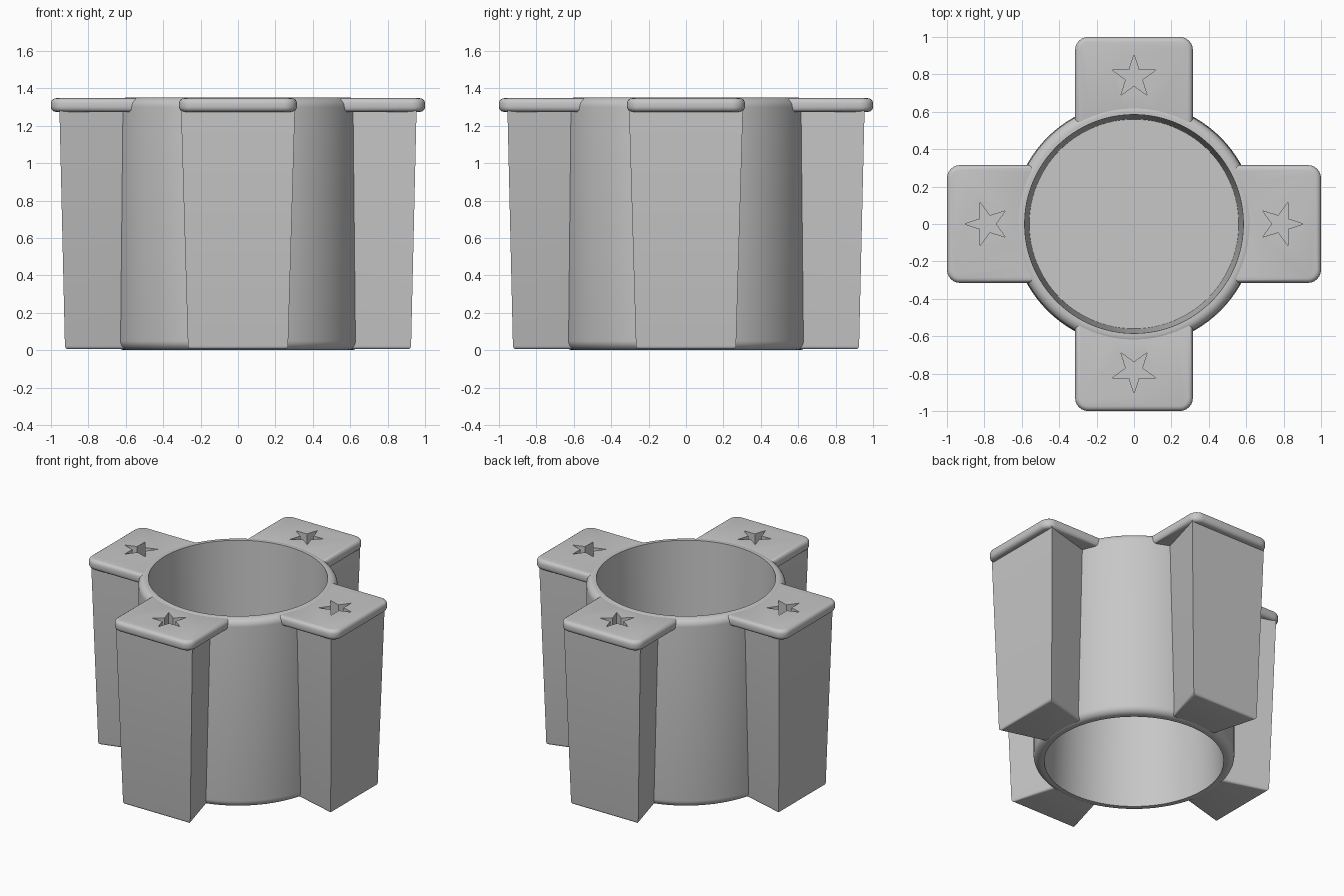
import bpy, bmesh
from math import pi, sin, cos, asin
from mathutils import Matrix

old = bpy.data.objects.get("Cube")
if old:
    bpy.data.objects.remove(old, do_unlink=True)

grey = bpy.data.materials.new("plain grey")
grey.use_nodes = True
grey.diffuse_color = (0.57, 0.57, 0.57, 1)
grey.node_tree.nodes["Principled BSDF"].inputs["Base Color"].default_value = (0.57, 0.57, 0.57, 1)


def finish(bm, name):
    bmesh.ops.remove_doubles(bm, verts=bm.verts, dist=1e-5)
    bmesh.ops.recalc_face_normals(bm, faces=bm.faces)
    mesh = bpy.data.meshes.new(name)
    bm.to_mesh(mesh)
    bm.free()
    mesh.materials.append(grey)
    obj = bpy.data.objects.new(name, mesh)
    bpy.context.collection.objects.link(obj)
    return obj


def select(obj):
    bpy.ops.object.select_all(action='DESELECT')
    obj.select_set(True)
    bpy.context.view_layer.objects.active = obj


def smooth(obj):
    select(obj)
    bpy.ops.object.shade_smooth_by_angle(angle=pi / 6)


def prism(name, bottom, top, z0, z1, turn, round_bottom=0, round_top=0):
    """Solid between two outlines with equal point counts, turned about z."""
    bm = bmesh.new()
    low = [bm.verts.new((x, y, z0)) for x, y in bottom]
    high = [bm.verts.new((x, y, z1)) for x, y in top]
    floor, lid = bm.faces.new(low), bm.faces.new(high)
    n = len(low)
    for i in range(n):
        j = (i + 1) % n
        bm.faces.new((low[i], low[j], high[j], high[i]))
    bmesh.ops.recalc_face_normals(bm, faces=bm.faces)
    for face, width in ((floor, round_bottom), (lid, round_top)):
        if width:
            bmesh.ops.bevel(bm, geom=list(face.edges), offset=width, segments=4,
                            profile=0.5, affect='EDGES')
    bm.transform(Matrix.Rotation(turn, 4, 'Z'))
    return finish(bm, name)


def arc(cx, cy, r, a0, a1, n):
    return [(cx + r * cos(a0 + (a1 - a0) * i / n), cy + r * sin(a0 + (a1 - a0) * i / n))
            for i in range(n + 1)]


def cut(obj, cutter):
    mod = obj.modifiers.new("star", 'BOOLEAN')
    mod.operation, mod.solver, mod.object = 'DIFFERENCE', 'EXACT', cutter
    select(obj)
    bpy.ops.object.modifier_apply(modifier=mod.name)


# Round cup with a floor halfway up, tapered bores and rounded outer rims
profile = [(0, 0.74), (0.56, 0.74), (0.585, 1.35)]
profile += arc(0.6, 1.3, 0.05, pi / 2, 0, 8)
profile += arc(0.605, 0.05, 0.05, 0, -pi / 2, 8)
profile += [(0.585, 0), (0.56, 0.70), (0, 0.70)]
bm = bmesh.new()
verts = [bm.verts.new((r, 0, z)) for r, z in profile]
edges = [bm.edges.new(pair) for pair in zip(verts, verts[1:])]
bmesh.ops.spin(bm, geom=verts + edges, cent=(0, 0, 0), axis=(0, 0, 1),
               angle=2 * pi, steps=96, use_duplicate=False)
smooth(finish(bm, "cup"))

# Outlines for one arm pointing along +x
half, corner, inner = 0.315, 0.07, 0.592
end = asin(half / inner)
cap_outline = (arc(1 - corner, half - corner, corner, pi / 2, 0, 6)
               + arc(1 - corner, corner - half, corner, 0, -pi / 2, 6)
               + arc(0, 0, inner, -end, end, 12))


def leg_outline(reach, width):
    """Dovetail plan that narrows towards the cup."""
    root = width - 0.28 * (reach - 0.6)
    return [(0.6, -root), (reach, -width), (reach, width), (0.6, root)]


star = [(0.785 + r * cos(i * pi / 5), r * sin(i * pi / 5))
        for i, r in enumerate([0.12, 0.046] * 5)]

# Four arms: tapered leg, rounded cap and a sunken star
for side, turn in (("left", 0), ("back", pi / 2), ("right", pi), ("front", -pi / 2)):
    leg = prism(side + "_leg", leg_outline(0.925, 0.267), leg_outline(0.955, 0.305),
                0.005, 1.30, turn, round_bottom=0.018)
    cap = prism(side + "_cap", cap_outline, cap_outline, 1.274, 1.347, turn,
                round_bottom=0.027, round_top=0.027)
    cutter = prism("star_cutter", star, star, 1.245, 1.5, turn)
    cutter.hide_render = True
    for part in (leg, cap):
        cut(part, cutter)
        smooth(part)
    bpy.data.objects.remove(cutter, do_unlink=True)
